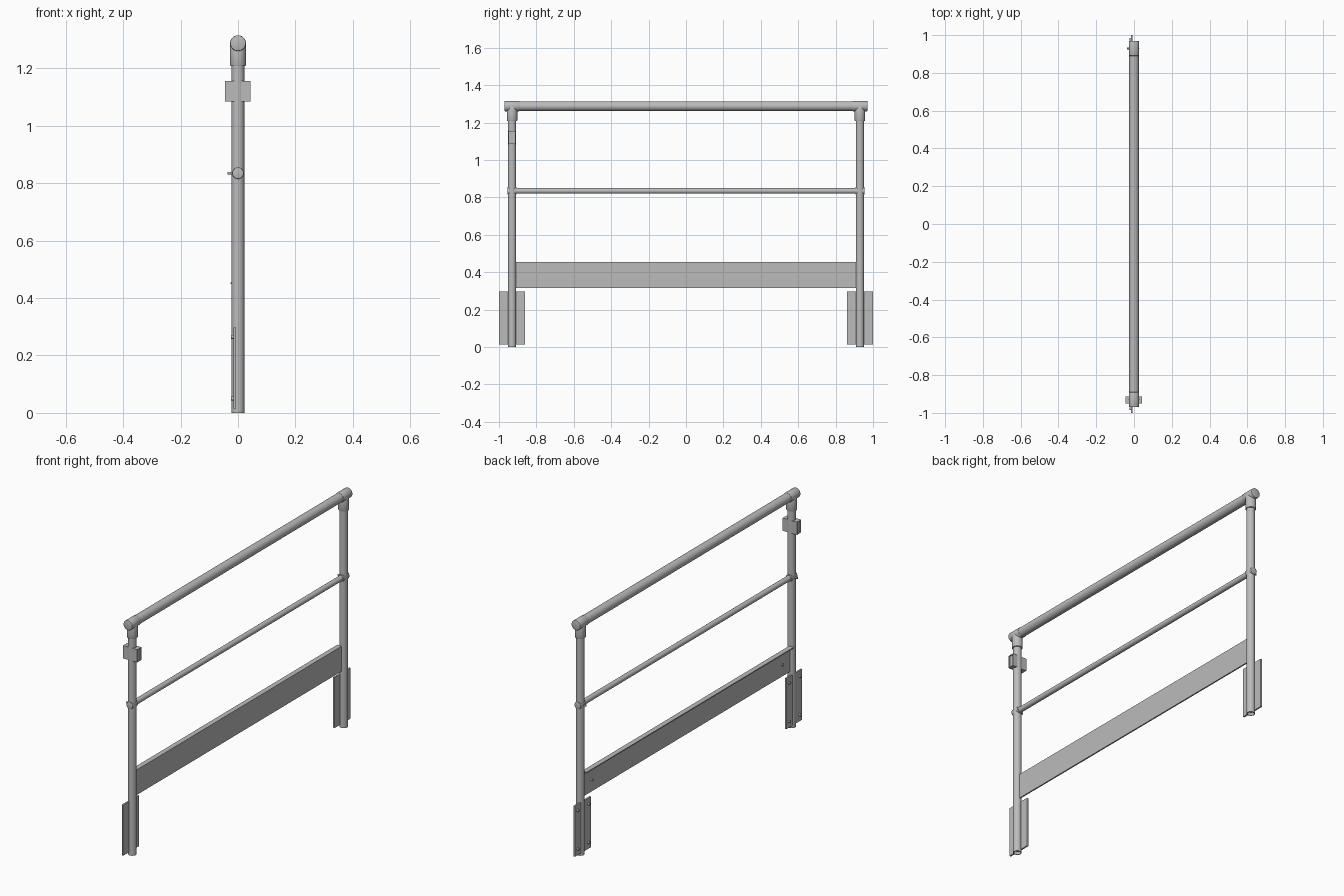
import bpy, bmesh, math
from mathutils import Vector

if "Cube" in bpy.data.objects:
    bpy.data.objects.remove(bpy.data.objects["Cube"])

steel = bpy.data.materials.new("galvanised_grey")
steel.diffuse_color = (0.5, 0.5, 0.5, 1)
steel.use_nodes = True
steel.node_tree.nodes["Principled BSDF"].inputs["Base Color"].default_value = steel.diffuse_color

POST_Y = 0.93
RAIL_Z = 1.288
MID_Z = 0.835


def finish(name, bm, smooth=False):
    me = bpy.data.meshes.new(name)
    bm.to_mesh(me)
    bm.free()
    me.materials.append(steel)
    ob = bpy.data.objects.new(name, me)
    bpy.context.collection.objects.link(ob)
    if smooth:
        bpy.ops.object.select_all(action='DESELECT')
        ob.select_set(True)
        bpy.context.view_layer.objects.active = ob
        bpy.ops.object.shade_smooth_by_angle(angle=math.radians(35))
    return ob


def rod(name, a, b, r, sides=32, chamfer=0.0, hollow=0.0):
    """Round bar from a to b, with optional chamfered ends or bored ends."""
    a, b = Vector(a), Vector(b)
    d = b - a
    bm = bmesh.new()
    bmesh.ops.create_cone(bm, cap_ends=True, segments=sides, radius1=r,
                          radius2=r, depth=d.length)
    caps = [f for f in bm.faces if len(f.verts) == sides]
    if chamfer:
        edges = list({e for f in caps for e in f.edges})
        bmesh.ops.bevel(bm, geom=edges, offset=chamfer, segments=2,
                        affect='EDGES', profile=0.5)
    if hollow:
        for f in caps:
            n = f.normal.copy()
            bmesh.ops.inset_individual(bm, faces=[f], thickness=hollow)
            ring = list(f.verts)
            new = bmesh.ops.extrude_discrete_faces(bm, faces=[f])["faces"][0]
            bmesh.ops.translate(bm, verts=new.verts, vec=-n * 0.05)
    rot = Vector((0, 0, 1)).rotation_difference(d.normalized())
    bmesh.ops.rotate(bm, verts=bm.verts, matrix=rot.to_matrix())
    bmesh.ops.translate(bm, verts=bm.verts, vec=(a + b) / 2)
    return finish(name, bm, True)


def box(name, lo, hi, recess=False):
    """Box between two corners, with optional recessed x ends."""
    lo, hi = Vector(lo), Vector(hi)
    bm = bmesh.new()
    bmesh.ops.create_cube(bm, size=1)
    bmesh.ops.scale(bm, verts=bm.verts, vec=hi - lo)
    bmesh.ops.translate(bm, verts=bm.verts, vec=(lo + hi) / 2)
    bm.normal_update()
    if recess:
        for f in [f for f in bm.faces if abs(f.normal.x) > 0.9]:
            bmesh.ops.inset_individual(bm, faces=[f], thickness=0.004)
            bmesh.ops.inset_individual(bm, faces=[f], thickness=0.0005, depth=-0.006)
    return finish(name, bm)


# Handrail and middle rail
rod("top_rail", (0, -0.9, RAIL_Z), (0, 0.9, RAIL_Z), 0.0255)
rod("middle_rail", (0, -0.92, MID_Z), (0, 0.92, MID_Z), 0.015, 24)

for side, s in (("front", -1), ("back", 1)):
    y = s * POST_Y
    # Upright tube, open at the foot
    rod(side + "_post", (0, y, 0), (0, y, 1.25), 0.0222, hollow=0.004)
    # Tee fitting joining post and handrail
    rod(side + "_tee_sleeve", (0, s * 0.89, RAIL_Z), (0, s * 0.97, RAIL_Z), 0.0275, chamfer=0.003)
    rod(side + "_tee_collar", (0, y, 1.208), (0, y, RAIL_Z), 0.028, chamfer=0.004)
    # Socket and set screw for the middle rail
    rod(side + "_rail_socket", (0, s * 0.905, MID_Z), (0, s * 0.955, MID_Z), 0.02, 24, chamfer=0.003)
    rod(side + "_set_screw", (-0.036, y, MID_Z), (-0.018, y, MID_Z), 0.005, 12)
    # Foot plate with four bolts
    box(side + "_foot_plate", (-0.016, y - 0.07, 0.015), (-0.007, y + 0.07, 0.297))
    for i, dy in enumerate((-0.048, 0.048)):
        for j, z in enumerate((0.05, 0.265)):
            rod(f"{side}_foot_bolt_{i}{j}", (-0.025, y + dy, z), (-0.01, y + dy, z), 0.007, 12)
    # Toe board bolt
    rod(side + "_board_bolt", (-0.013, s * 0.837, 0.38), (-0.004, s * 0.837, 0.38), 0.007, 12)

# Toe board with a folded top lip
box("toe_board", (-0.006, -0.912, 0.315), (0.002, 0.912, 0.455))
box("toe_board_lip", (-0.026, -0.912, 0.449), (-0.006, 0.912, 0.455))

# Latch block through the front post
box("latch_block", (-0.045, -0.949, 1.085), (0.043, -0.912, 1.156), recess=True)
